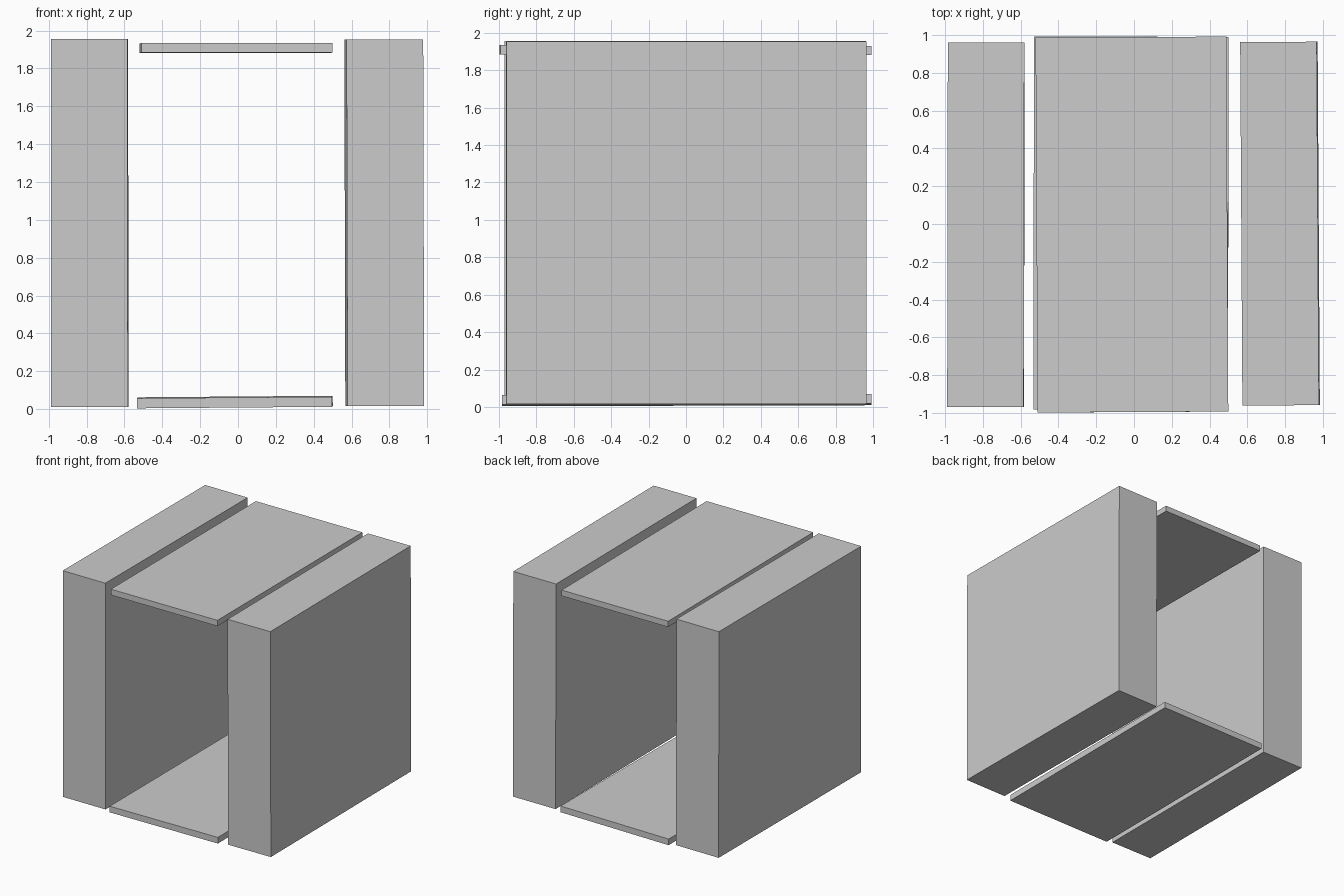
import bpy
from math import radians

if "Cube" in bpy.data.objects:
    bpy.data.objects.remove(bpy.data.objects["Cube"])


def slab(name, center, size, tilt=(0, 0, 0)):
    """Plain box, slightly tilted (degrees) for the hand-placed look."""
    bpy.ops.mesh.primitive_cube_add(
        size=1, location=center, rotation=[radians(a) for a in tilt])
    ob = bpy.context.object
    ob.name = name
    ob.scale = size
    bpy.ops.object.transform_apply(location=False, rotation=False, scale=True)
    return ob


# Thick side walls
slab("left_wall", (-0.784, -0.004, 0.983), (0.405, 1.93, 1.945), (0, -0.05, -0.1))
slab("right_wall", (0.773, 0.002, 0.984), (0.405, 1.924, 1.937), (0, -0.15, 0.35))

# Thin panels bridging the gap, not touching the walls
slab("top_panel", (-0.011, -0.003, 1.908), (1.01, 1.985, 0.05), (-0.12, 0, 0.3))
slab("bottom_panel", (-0.016, 0.004, 0.037), (1.03, 1.975, 0.053), (0.15, -0.45, -0.1))
